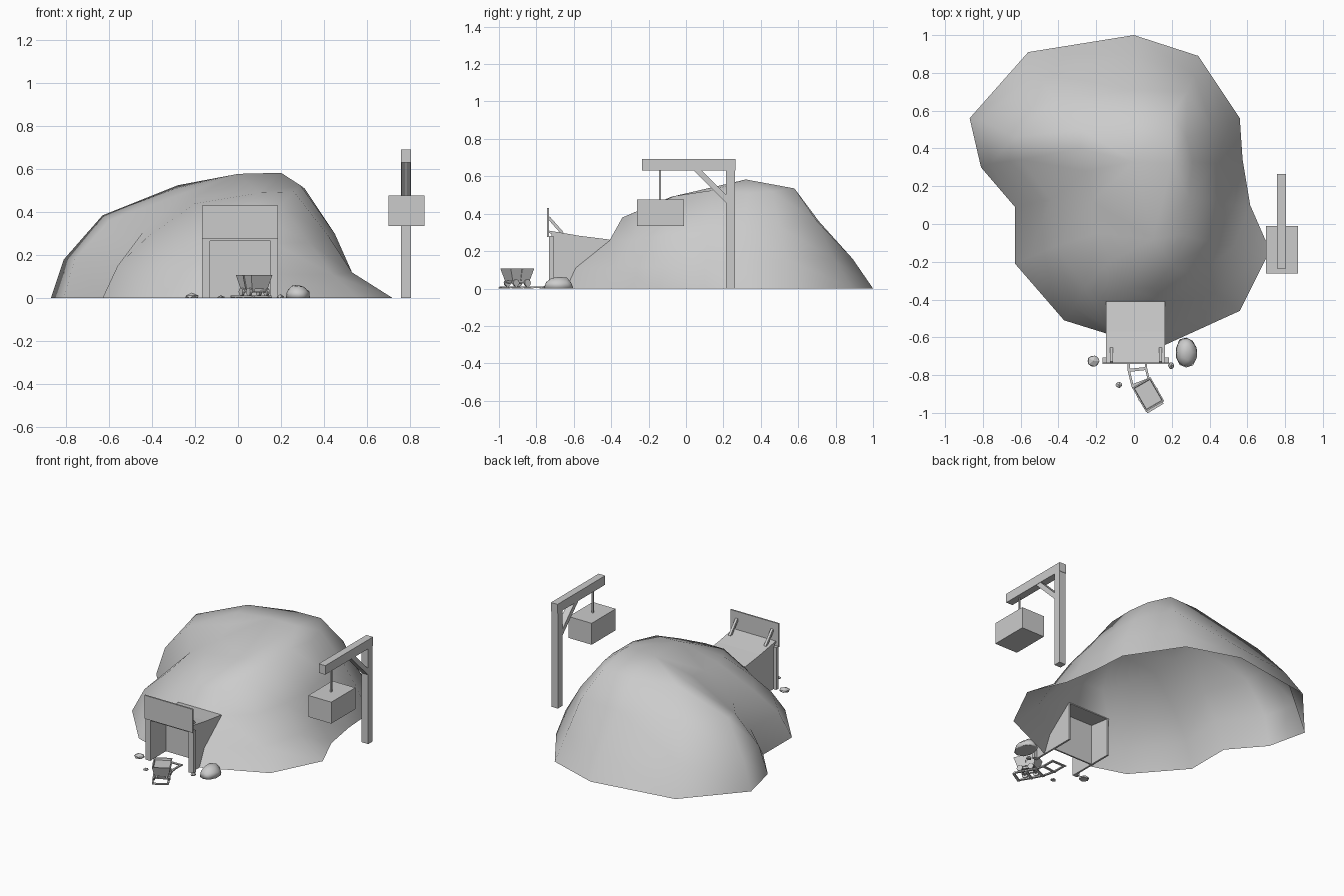
import bpy, bmesh, math, random
from mathutils import Vector, Matrix

if "Cube" in bpy.data.objects:
    bpy.data.objects.remove(bpy.data.objects["Cube"])
random.seed(4)


def mesh_object(name, verts, faces, smooth=False):
    me = bpy.data.meshes.new(name)
    me.from_pydata(verts, [], faces)
    bm = bmesh.new()
    bm.from_mesh(me)
    bmesh.ops.recalc_face_normals(bm, faces=bm.faces)
    bm.to_mesh(me)
    bm.free()
    for p in me.polygons:
        p.use_smooth = smooth
    ob = bpy.data.objects.new(name, me)
    bpy.context.collection.objects.link(ob)
    return ob


def prism(name, profile, x0, x1):
    """Extrude a (y, z) profile along x."""
    n = len(profile)
    verts = [(x, y, z) for x in (x0, x1) for y, z in profile]
    faces = [tuple(range(n)), tuple(range(n, 2 * n))]
    faces += [(i, (i + 1) % n, n + (i + 1) % n, n + i) for i in range(n)]
    return mesh_object(name, verts, faces)


def box(name, x0, x1, y0, y1, z0, z1):
    return prism(name, [(y0, z0), (y1, z0), (y1, z1), (y0, z1)], x0, x1)


def bar(name, a, b, w, h):
    """Box beam from a to b, w wide and h high."""
    a, b = Vector(a), Vector(b)
    d = (b - a).normalized()
    side = d.cross(Vector((0, 0, 1))).normalized() * w / 2
    up = side.cross(d).normalized() * h / 2
    verts = [p + s * side + t * up for p in (a, b)
             for s, t in ((-1, -1), (1, -1), (1, 1), (-1, 1))]
    faces = [(0, 1, 2, 3), (4, 5, 6, 7)]
    faces += [(i, (i + 1) % 4, 4 + (i + 1) % 4, 4 + i) for i in range(4)]
    return mesh_object(name, verts, faces)


# Hill: four rings lofted from the foot to the crown, open underneath
foot = [(-.56, .91), (0, 1), (.34, .89), (.56, .56), (.575, .34), (.615, .10),
        (.72, -.14), (.56, -.46), (.165, -.64), (-.145, -.58), (-.37, -.51),
        (-.63, -.21), (-.63, .09), (-.81, .30), (-.87, .56)]
low = [(-.51, .8, .18), (0, .89, .16), (.32, .79, .16), (.51, .53, .16), (.525, .32, .13),
       (.53, .1, .12), (.53, -.12, .12), (.44, -.38, .11), (.165, -.59, .11),
       (-.145, -.54, .12), (-.32, -.44, .13), (-.56, -.18, .15), (-.55, .11, .16),
       (-.76, .32, .18), (-.81, .55, .18)]
mid = [(-.42, .66, .37), (0, .71, .36), (.28, .70, .36), (.42, .5, .33), (.43, .32, .33),
       (.45, .12, .3), (.42, -.1, .29), (.33, -.28, .26), (.165, -.41, .255),
       (-.145, -.41, .255), (-.26, -.33, .26), (-.42, -.12, .285), (-.44, .13, .31),
       (-.6, .34, .36), (-.63, .46, .385)]
high = [(-.28, .5, .525), (0, .58, .53), (.2, .58, .535), (.28, .46, .52), (.31, .33, .51),
        (.29, .14, .525), (.26, -.06, .495), (.2, -.22, .43), (.1, -.34, .38),
        (-.04, -.34, .38), (-.13, -.2, .41), (-.2, -.05, .44), (-.22, .12, .46),
        (-.25, .28, .49), (-.29, .4, .51)]
n = len(foot)
verts = [(x, y, 0) for x, y in foot] + low + mid + high
verts += [(0, .33, .578), (.2, .32, .583), (.1, -.08, .49)]
faces = []
for r in range(3):
    for i in range(n):
        if i == 8 and r < 2:
            continue                      # notch for the mine entrance
        j = (i + 1) % n
        faces.append((r * n + i, r * n + j, r * n + n + j, r * n + n + i))
A, B, C, H = 4 * n, 4 * n + 1, 4 * n + 2, 3 * n
crown = {A: (12, 13, 14, 0, 1), B: (2, 3, 4), C: (5, 6, 7, 8, 9, 10, 11)}
for c, spokes in crown.items():
    for i in spokes:
        faces.append((H + i, H + (i + 1) % n, c))
faces += [(H + 2, B, A), (H + 5, C, B), (H + 12, A, C), (A, B, C)]
mesh_object("hill", verts, faces, True)

# Mine entrance: roof, walls, posts, lintel, board and board braces
prism("entrance_roof", [(-.735, .297), (-.57, .27), (-.41, .25), (-.41, .262),
                        (-.57, .282), (-.735, .31)], -.147, .165)
wall = [(-.72, 0), (-.41, 0), (-.41, .252), (-.57, .272), (-.72, .297)]
for side, x in (("left", -.145), ("right", .153)):
    prism(side + "_wall", wall, x, x + .012)
for side, x in (("left", -.167), ("right", .15)):
    box(side + "_post", x, x + .036, -.732, -.708, 0, .28)
box("back_wall", -.135, .155, -.565, -.555, 0, .27)
box("lintel", -.132, .152, -.73, -.71, .265, .28)
box("front_board", -.167, .187, -.742, -.732, .275, .43)
for side, x in (("left", -.12), ("right", .14)):
    bar(side + "_board_brace", (x, -.735, .38), (x, -.66, .295), .016, .016)

# Curved track: two rails and sleepers following one centre line
path = [Vector(p) for p in ((.017, -.68), (.018, -.77), (.035, -.84), (.068, -.9), (.11, -.97))]


def offset(i, d):
    t = (path[min(i + 1, 4)] - path[max(i - 1, 0)]).normalized()
    return path[i] + Vector((-t.y, t.x)) * d


for side, d in (("right", .046), ("left", -.046)):
    pts = [offset(i, d) for i in range(5)]
    for i in range(4):
        bar(side + "_rail", (*pts[i], .008), (*pts[i + 1], .008), .012, .008)
for i in range(5):
    bar("sleeper", (*offset(i, .05), .003), (*offset(i, -.05), .003), .016, .006)

# Mine cart: flared tub with a shallow open top, ribs, axles and wheels
place = Matrix.Translation((.075, -.902, 0)) @ Matrix.Rotation(math.radians(30), 4, 'Z')


def ring(w, l, z):
    return [(sx * w, sy * l, z) for sx, sy in ((-1, -1), (1, -1), (1, 1), (-1, 1))]


tub = ring(.042, .052, .042) + ring(.056, .073, .108) + ring(.049, .066, .108) + ring(.047, .063, .095)
tf = [(0, 1, 2, 3), (12, 13, 14, 15)]
tf += [(r + i, r + (i + 1) % 4, r + 4 + (i + 1) % 4, r + 4 + i) for r in (0, 4, 8) for i in range(4)]
mesh_object("cart_tub", tub, tf).matrix_world = place
for s in (-1, 1):
    bar("cart_rib", (s * .043, 0, .042), (s * .057, 0, .106), .008, .005).matrix_world = place
    bar("cart_frame", (s * .03, -.05, .036), (s * .03, .05, .036), .012, .014).matrix_world = place
    bar("cart_axle", (-.045, s * .035, .03), (.045, s * .035, .03), .008, .008).matrix_world = place
    for t in (-1, 1):
        bpy.ops.mesh.primitive_cylinder_add(vertices=10, radius=.019, depth=.012)
        wheel = bpy.context.object
        wheel.name = "cart_wheel"
        wheel.matrix_world = (place @ Matrix.Translation((s * .046, t * .035, .03))
                              @ Matrix.Rotation(math.pi / 2, 4, 'Y'))

# Loose rocks, half sunk and cut flat at the ground
for x, y, rx, ry, h in ((-.215, -.725, .036, .034, .027), (-.08, -.852, .019, .018, .014),
                        (.197, -.75, .018, .02, .02), (.277, -.68, .06, .082, .066)):
    bm = bmesh.new()
    bmesh.ops.create_icosphere(bm, subdivisions=2 if h > .05 else 1, radius=1)
    for v in bm.verts:
        k = random.uniform(.93, 1.05)
        v.co = (x + v.co.x * rx * k, y + v.co.y * ry * k, max(0, v.co.z * h * k))
    bmesh.ops.remove_doubles(bm, verts=bm.verts, dist=.0001)
    for f in bm.faces:
        f.smooth = h > .05
    me = bpy.data.meshes.new("rock")
    bm.to_mesh(me)
    bm.free()
    bpy.context.collection.objects.link(bpy.data.objects.new("rock", me))

# Crane: post, arm, diagonal brace, rope and hanging crate
box("crane_post", .757, .805, .215, .262, 0, .635)
box("crane_arm", .757, .805, -.235, .265, .632, .692)
bar("crane_brace", (.781, .225, .47), (.781, .05, .645), .044, .03)
box("crane_rope", .776, .786, -.145, -.135, .475, .635)
box("hanging_crate", .699, .868, -.262, -.01, .335, .477)
